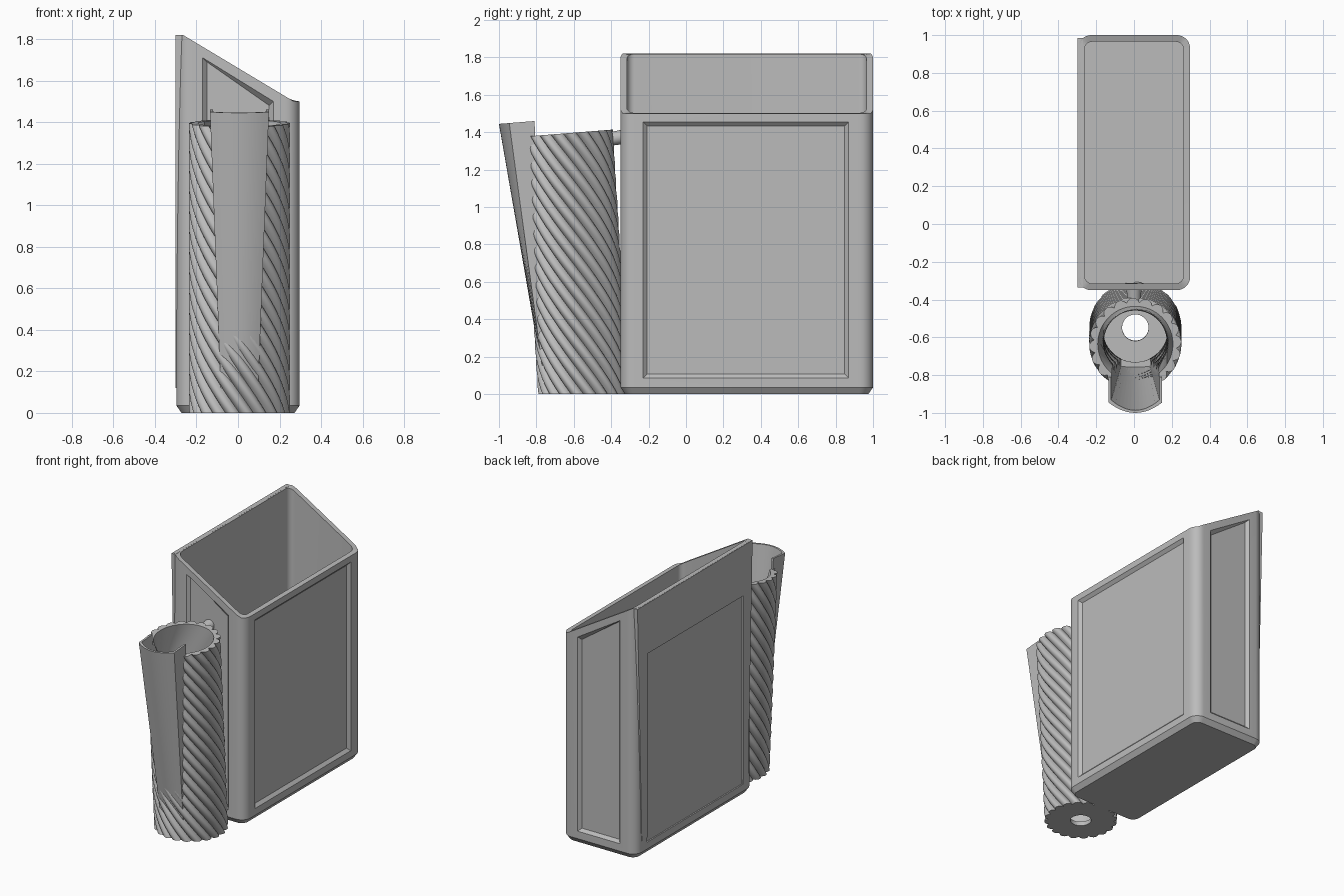
import bpy, bmesh
from math import sin, cos, pi

if "Cube" in bpy.data.objects:
    bpy.data.objects.remove(bpy.data.objects["Cube"])

grey = bpy.data.materials.new("plain_grey")
grey.use_nodes = True
colour = (0.5, 0.5, 0.5, 1)
grey.diffuse_color = colour
grey.node_tree.nodes["Principled BSDF"].inputs["Base Color"].default_value = colour


def loft(name, rings, closed=False):
    """Skin a list of equal point rings; cap the ends or close the loop."""
    bm = bmesh.new()
    rows = [[bm.verts.new(p) for p in ring] for ring in rings]
    n = len(rows[0])
    pairs = list(zip(rows, rows[1:])) + ([(rows[-1], rows[0])] if closed else [])
    for a, b in pairs:
        for i in range(n):
            j = (i + 1) % n
            bm.faces.new((a[i], a[j], b[j], b[i]))
    if not closed:
        bm.faces.new(rows[0])
        bm.faces.new(rows[-1])
    bmesh.ops.recalc_face_normals(bm, faces=bm.faces)
    mesh = bpy.data.meshes.new(name)
    bm.to_mesh(mesh)
    bm.free()
    mesh.materials.append(grey)
    obj = bpy.data.objects.new(name, mesh)
    bpy.context.collection.objects.link(obj)
    return obj


def activate(obj):
    bpy.ops.object.select_all(action='DESELECT')
    obj.select_set(True)
    bpy.context.view_layer.objects.active = obj


def cut(obj, cutter):
    cutter.hide_render = True
    mod = obj.modifiers.new("cut", 'BOOLEAN')
    mod.operation, mod.solver, mod.object = 'DIFFERENCE', 'EXACT', cutter
    activate(obj)
    bpy.ops.object.modifier_apply(modifier=mod.name)


def smooth(obj):
    activate(obj)
    bpy.ops.object.shade_smooth_by_angle(angle=pi / 6)


# ---- Holder body: rounded box with a sloping open top ----
MID_Y = 0.325


def slope(x):
    return min(1.82, max(1.5, 1.82 - 0.6 * (x + 0.265)))


def rounded(hx, hy, r, height):
    ring = []
    for k, (sx, sy) in enumerate(((1, 1), (-1, 1), (-1, -1), (1, -1))):
        for s in range(9):
            a = (k + s / 8) * pi / 2
            x = sx * (hx - r) + r * cos(a)
            y = MID_Y + sy * (hy - r) + r * sin(a)
            ring.append((x, y, height(x) if callable(height) else height))
    return ring


body = loft("holder_body", [
    rounded(0.272, 0.65, 0.05, 0),
    rounded(0.297, 0.675, 0.07, 0.036),
    rounded(0.297, 0.675, 0.07, slope),
    rounded(0.262, 0.64, 0.04, slope),
    rounded(0.262, 0.64, 0.04, 0.06)])

# ---- Thin side plate on the tall wall ----
plate = loft("side_plate", [
    [(x, MID_Y + s * h, z) for x, s in ((-0.3, -1), (-0.3, 1), (-0.27, 1), (-0.27, -1))]
    for h, z in ((0.61, 0.12), (0.66, 1.819))])


# ---- Recessed panels on all four walls ----
def panel(place, u0, u1, z0, za, zb, depth, inset):
    def ring(d, i):
        outline = ((u0 + i, z0 + i), (u1 - i, z0 + i), (u1 - i, zb - i), (u0 + i, za - i))
        return [(*place(u, d), z) for u, z in outline]
    return loft("panel_cutter", [ring(-0.02, 0), ring(0, 0), ring(depth, inset)])


cutters = [
    panel(lambda u, d: (u, -0.35 + d), -0.17, 0.17, 0.09, 1.71, 1.5, 0.02, 0.02),
    panel(lambda u, d: (u, 1 - d), -0.17, 0.17, 0.09, 1.71, 1.5, 0.02, 0.02),
    panel(lambda u, d: (0.297 - d, u), -0.23, 0.87, 0.085, 1.455, 1.455, 0.02, 0.022),
    panel(lambda u, d: (-0.3 + d, u), -0.23, 0.87, 0.085, 1.455, 1.455, 0.01, 0.003)]
for c in cutters:
    cut(body, c)
cut(plate, cutters[-1])

# ---- Leaning tube with twisted rope-like ridges ----
CX, RIDGES, STEPS = 0.007, 20, 72
COUNT = RIDGES * 8


def tube_ring(t, radius=None):
    ring = []
    for i in range(COUNT):
        a = 2 * pi * i / COUNT - 4.5 * t
        r = radius or 0.219 + 0.025 * abs(sin(pi * RIDGES * i / COUNT)) ** 0.7
        dy = r * sin(a)
        ring.append((CX + r * cos(a), -0.547 - 0.088 * t + dy, t * (1.395 + 0.08 * dy)))
    return ring


tube = loft("ridged_tube",
            [tube_ring(k / STEPS) for k in range(STEPS + 1)]
            + [tube_ring(t, 0.199) for t in (1, 0.75, 0.5, 0.25, 0.022)]
            + [tube_ring(0.022, 0.07), tube_ring(0, 0.07)], closed=True)


# ---- Tapered front chute opening into the tube ----
def chute_ring(t, wall, back):
    half = 0.09 + 0.052 * t - wall
    ring = [(half, back), (-half, back)]
    for k in range(13):
        u = k / 6 - 1
        ring.append((half * u, -0.765 - 0.18 * t + wall - (0.005 + 0.05 * t) * (1 - u * u)))
    return [(CX + x, y, 0.12 + 1.34 * t + 0.08 * t * (y + 0.81)) for x, y in ring]


chute = loft("front_chute", [chute_ring(0, 0, -0.75), chute_ring(1, 0, -0.81)])
hollow = loft("chute_cutter", [chute_ring(0.01, 0.014, -0.6), chute_ring(1.06, 0.014, -0.6)])
cut(chute, hollow)
cut(tube, hollow)

# ---- Peg joining tube and body ----
peg = loft("joining_peg", [
    [(r * cos(a), y, z + r * sin(a)) for a in (2 * pi * i / 24 for i in range(24))]
    for y, z, r in ((-0.415, 1.362, 0.036), (-0.325, 1.378, 0.04))])

for c in cutters + [hollow]:
    bpy.data.objects.remove(c)
for part in (body, plate, tube, chute, peg):
    smooth(part)
